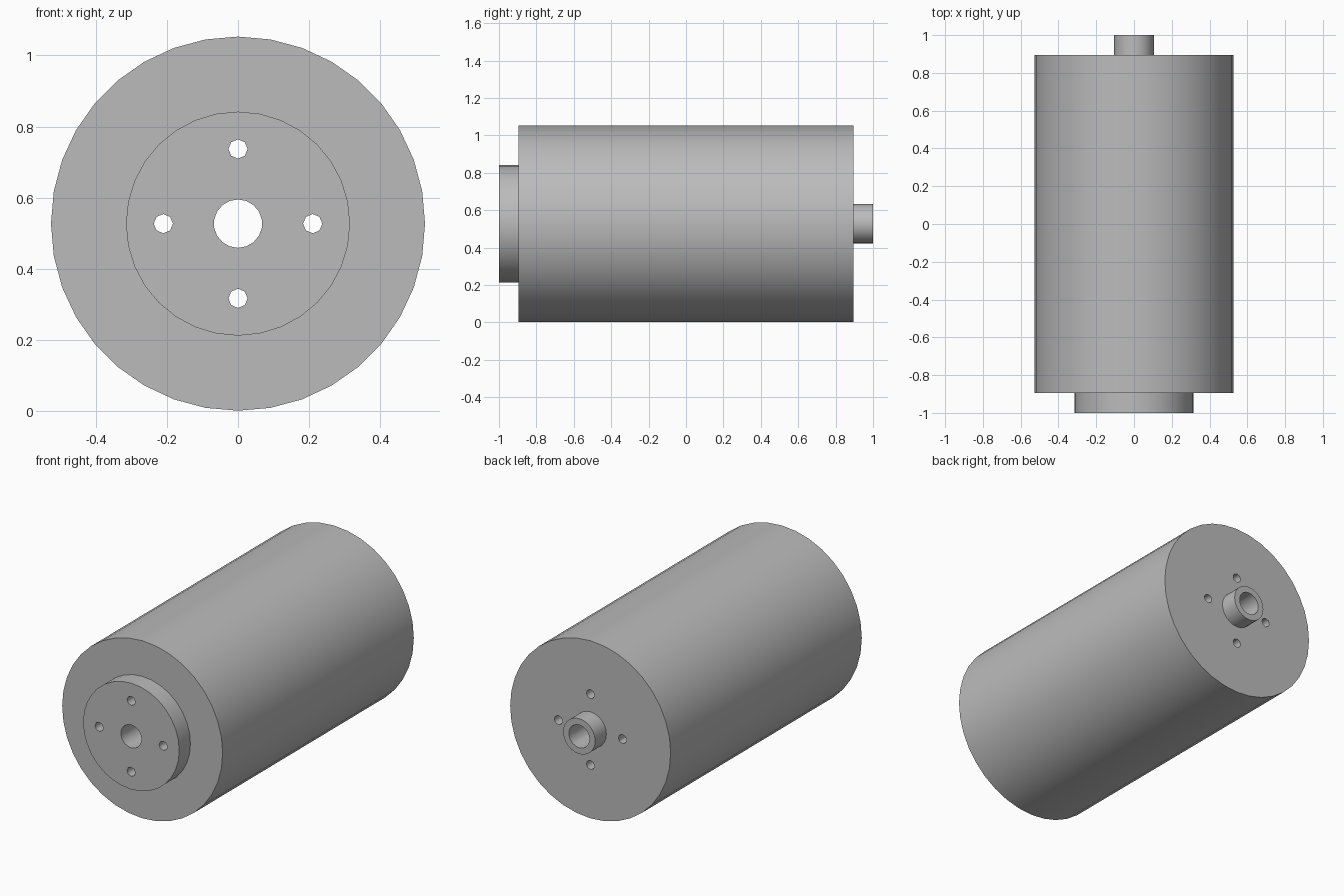
import bpy
import math
from mathutils import Matrix

cube = bpy.data.objects.get("Cube")
if cube:
    bpy.data.objects.remove(cube, do_unlink=True)

AXIS_Z = 0.527

grey = bpy.data.materials.new("plain grey")
grey.use_nodes = True
colour = (0.5, 0.5, 0.5, 1.0)
grey.diffuse_color = colour
grey.node_tree.nodes["Principled BSDF"].inputs["Base Color"].default_value = colour


def cylinder(name, radius, y0, y1, sides, x=0.0, dz=0.0):
    """Cylinder lying along y, offset from the main axis by x and dz."""
    bpy.ops.mesh.primitive_cylinder_add(vertices=sides, radius=radius, depth=y1 - y0)
    obj = bpy.context.object
    obj.name = name
    place = Matrix.Translation((x, (y0 + y1) / 2, AXIS_Z + dz))
    obj.data.transform(place @ Matrix.Rotation(math.pi / 2, 4, "X"))
    obj.data.materials.append(grey)
    return obj


# Main drum with its front flange and rear hub
drum = cylinder("drum", 0.526, -0.895, 0.895, 36)
flange = cylinder("front_flange", 0.315, -1.0, -0.8, 32)
hub = cylinder("rear_hub", 0.105, 0.8, 1.0, 24)

# Through holes: central bore and a ring of four bolt holes
cutters = [cylinder("bore_cutter", 0.068, -1.2, 1.2, 18)]
for i in range(4):
    a = i * math.pi / 2
    cutters.append(cylinder("bolt_hole_cutter", 0.027, -1.2, 1.2, 8,
                            0.21 * math.cos(a), 0.21 * math.sin(a)))

# Join the solids, then cut the holes
helpers = [(flange, "UNION"), (hub, "UNION")] + [(c, "DIFFERENCE") for c in cutters]
for helper, operation in helpers:
    helper.hide_render = True
    mod = drum.modifiers.new(helper.name, "BOOLEAN")
    mod.operation = operation
    mod.solver = "EXACT"
    mod.object = helper

bpy.ops.object.select_all(action="DESELECT")
drum.select_set(True)
bpy.context.view_layer.objects.active = drum
for mod in list(drum.modifiers):
    bpy.ops.object.modifier_apply(modifier=mod.name)
for helper, _ in helpers:
    bpy.data.objects.remove(helper, do_unlink=True)

bpy.ops.object.shade_smooth_by_angle(angle=math.radians(50))
